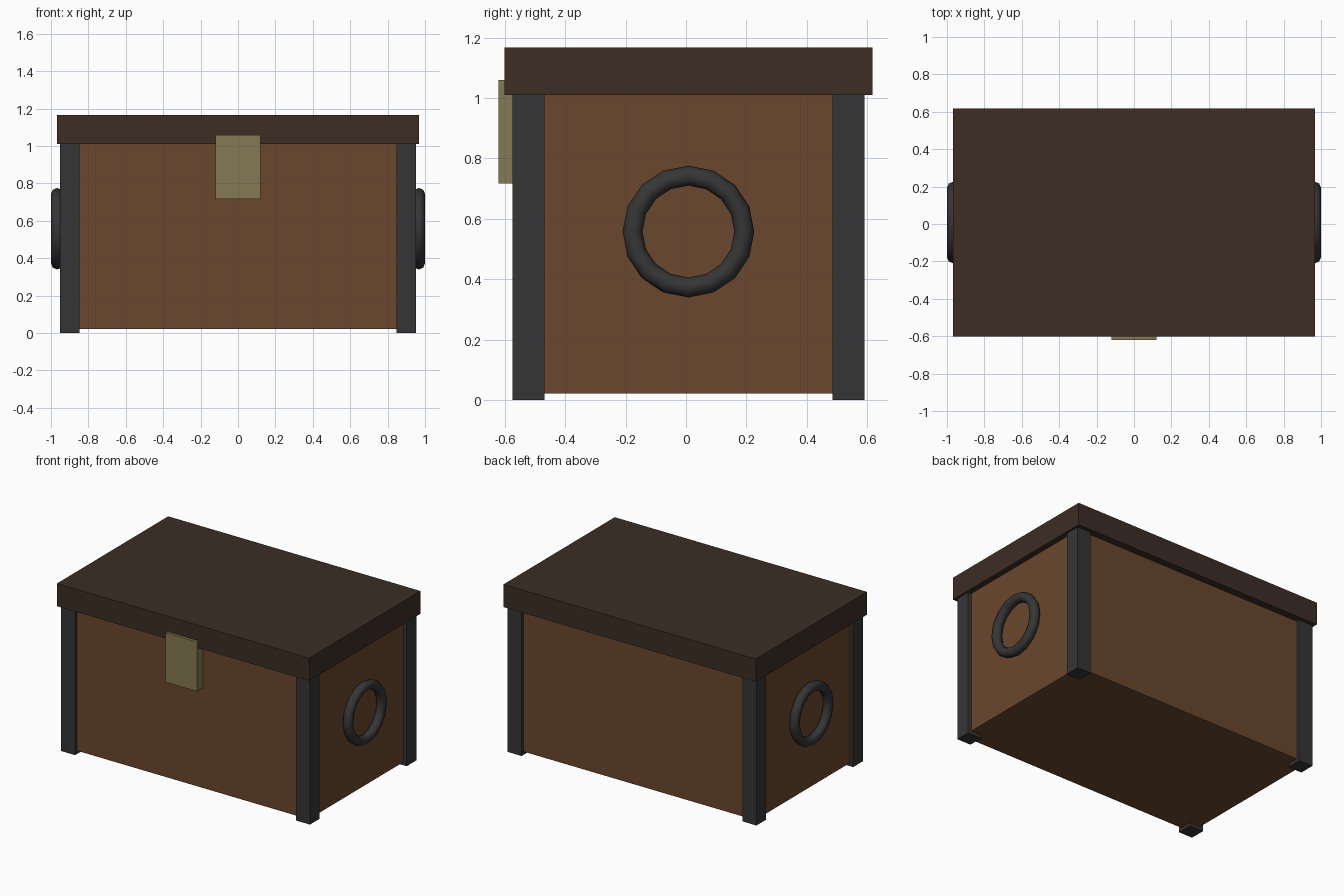
import bpy
import math

if "Cube" in bpy.data.objects:
    bpy.data.objects.remove(bpy.data.objects["Cube"])


def material(name, rgb):
    m = bpy.data.materials.new(name)
    m.diffuse_color = (*rgb, 1.0)
    m.use_nodes = True
    m.node_tree.nodes["Principled BSDF"].inputs["Base Color"].default_value = m.diffuse_color
    return m


wood = material("brown wood", (0.145, 0.063, 0.026))
dark_wood = material("dark wood", (0.046, 0.026, 0.018))
iron = material("dark iron", (0.036, 0.036, 0.036))
brass = material("dull brass", (0.235, 0.195, 0.088))

CY = 0.008  # the chest sits slightly back because the latch sticks out in front


def box(name, x, y, z, mat):
    """Box from (min, max) ranges on each axis."""
    bpy.ops.mesh.primitive_cube_add(size=1)
    ob = bpy.context.object
    ob.name = name
    for v in ob.data.vertices:
        v.co = [r[0] if c < 0 else r[1] for c, r in zip(v.co, (x, y, z))]
    ob.data.materials.append(mat)
    return ob


# Body and lid
box("chest_body", (-0.928, 0.928), (CY - 0.56, CY + 0.56), (0.022, 1.01), wood)
box("lid", (-0.967, 0.967), (CY - 0.609, CY + 0.609), (1.01, 1.167), dark_wood)

# Corner posts
for sx, side in ((-1, "left"), (1, "right")):
    for sy, end in ((-1, "front"), (1, "back")):
        xs = sorted((sx * 0.847, sx * 0.953))
        ys = sorted((CY + sy * 0.477, CY + sy * 0.582))
        box(f"{end}_{side}_post", xs, ys, (0, 1.01), iron)

# Latch plate over the lid seam
box("latch", (-0.12, 0.12), (-0.62, -0.545), (0.717, 1.06), brass)

# Ring handles on the two ends
for sx, side in ((-1, "left"), (1, "right")):
    bpy.ops.mesh.primitive_torus_add(
        major_segments=16, minor_segments=8,
        major_radius=0.185, minor_radius=0.033,
        location=(sx * 0.967, CY, 0.558), rotation=(0, math.pi / 2, 0))
    ring = bpy.context.object
    ring.name = f"{side}_ring_handle"
    ring.data.materials.append(iron)
    bpy.ops.object.shade_smooth()
